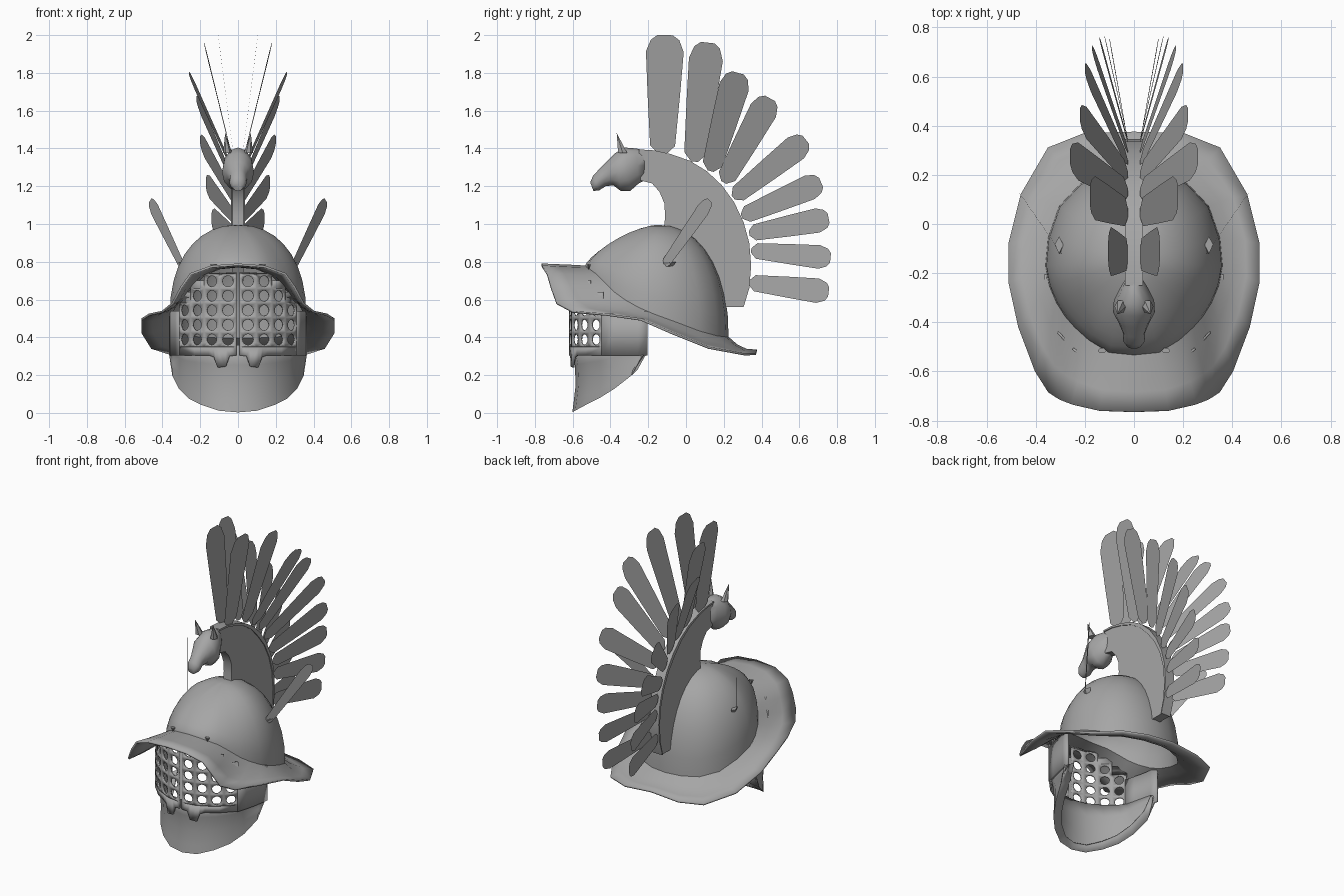
import bpy, bmesh, math
from mathutils import Vector

if "Cube" in bpy.data.objects:
    bpy.data.objects.remove(bpy.data.objects["Cube"])

metal = bpy.data.materials.new("grey metal")
metal.diffuse_color = (0.38, 0.38, 0.38, 1)
metal.use_nodes = True
metal.node_tree.nodes["Principled BSDF"].inputs["Base Color"].default_value = metal.diffuse_color


def make(name, verts, faces, mirror=False, thick=0, smooth=40):
    bm = bmesh.new()
    vs = [bm.verts.new(v) for v in verts]
    for f in faces:
        bm.faces.new([vs[i] for i in f])
    bmesh.ops.remove_doubles(bm, verts=bm.verts, dist=0.0005)
    bmesh.ops.recalc_face_normals(bm, faces=bm.faces)
    me = bpy.data.meshes.new(name)
    bm.to_mesh(me)
    bm.free()
    me.materials.append(metal)
    if smooth:
        me.polygons.foreach_set("use_smooth", [True] * len(me.polygons))
        me.set_sharp_from_angle(angle=math.radians(smooth))
    ob = bpy.data.objects.new(name, me)
    bpy.context.collection.objects.link(ob)
    if mirror:
        ob.modifiers.new("mirror", 'MIRROR')
    if thick:
        s = ob.modifiers.new("thickness", 'SOLIDIFY')
        s.thickness, s.offset = thick, 0
    return ob


def loft(name, rings, closed=False, caps=False, **kw):
    n = len(rings[0])
    verts = [p for r in rings for p in r]
    faces = [(k * n + i, k * n + (i + 1) % n, (k + 1) * n + (i + 1) % n, (k + 1) * n + i)
             for k in range(len(rings) - 1) for i in range(n if closed else n - 1)]
    if caps:
        faces += [tuple(range(n)), tuple(range(len(verts) - n, len(verts)))]
    return make(name, verts, faces, **kw)


# Skull and brim: brim edge and skull foot, half outline from front to back
edge = [(0, -.765, .785), (.14, -.76, .775), (.25, -.735, .735), (.30, -.715, .665),
        (.345, -.685, .58), (.40, -.60, .535), (.47, -.42, .52), (.51, -.24, .495),
        (.51, -.08, .425), (.46, .12, .345), (.35, .31, .31), (.20, .37, .312), (0, .375, .33)]
foot = [(0, -.53, .775), (.10, -.52, .765), (.18, -.47, .73), (.235, -.42, .68),
        (.275, -.375, .635), (.31, -.32, .595), (.34, -.25, .555), (.355, -.17, .52),
        (.345, -.06, .48), (.30, .07, .43), (.215, .16, .405), (.11, .205, .40), (0, .22, .40)]
apex = Vector((0, -.15, .99))
rings = []
for t in (0, .35, .7):
    ring = [Vector(e).lerp(Vector(f), t) for e, f in zip(edge, foot)]
    for i, p in enumerate(ring):
        p.z -= .025 * math.sin(math.pi * t) * i / 12
    rings.append(ring)
STEPS = 9
for k in range(STEPS + 1):
    a = math.pi / 2 * k / STEPS
    ring = []
    for i, f in enumerate(foot):
        n = 1.35 + .85 * min(1, i / 7)
        r, h = max(0, math.cos(a)) ** (2 / n), math.sin(a) ** (2 / n)
        ring.append((f[0] * r, apex.y + (f[1] - apex.y) * r, f[2] + (apex.z - f[2]) * h))
    rings.append(ring)
loft("skull_and_brim", rings, mirror=True, thick=.012)

# Visor: half plan curve, measured along its length
plan = [Vector(p) for p in ((0, -.615), (.1, -.60), (.2, -.55), (.28, -.48),
                            (.31, -.44), (.345, -.30), (.36, -.20))]


def on_plan(u, z):
    for a, b in zip(plan, plan[1:]):
        d = (b - a).length
        if u <= d or b is plan[-1]:
            p = a.lerp(b, min(1, u / d))
            return (p.x, p.y, z)
        u -= d


# Pierced cells, plain strips above them, and a tabbed lower band
verts, faces = [], []
CW, CH, U0, Z0, SEG = .09, .077, .008, .35, 16


def quad(u0, u1, zs):
    i = len(verts)
    verts.extend([on_plan(u0, zs[0]), on_plan(u1, zs[1]), on_plan(u1, zs[2]), on_plan(u0, zs[3])])
    faces.append((i, i + 1, i + 2, i + 3))


for c, (rows, top) in enumerate(((5, .745), (5, .74), (4, .70), (3, .64))):
    for r in range(rows):
        cu, cz, base = U0 + (c + .5) * CW, Z0 + (r + .5) * CH, len(verts)
        for k in range(SEG):
            a = 2 * math.pi * k / SEG
            ca, sa = math.cos(a), math.sin(a)
            m = max(abs(ca), abs(sa))
            verts.append(on_plan(cu + ca / m * CW / 2, cz + sa / m * CH / 2))
            verts.append(on_plan(cu + ca * .029, cz + sa * .029))
        for k in range(SEG):
            j = (k + 1) % SEG
            faces.append((base + 2 * k, base + 2 * j, base + 2 * j + 1, base + 2 * k + 1))
    zt = Z0 + rows * CH
    quad(U0 + c * CW, U0 + (c + 1) * CW, (zt, zt, top, top))
band = [(.008, .305), (.045, .30), (.065, .245), (.11, .24), (.13, .295), (.16, .305),
        (.25, .305), (.368, .305)]
for (a, za), (b, zb) in zip(band, band[1:]):
    quad(a, b, (za, zb, Z0, Z0))
make("visor_grille", verts, faces, mirror=True, thick=.01)
us = (.362, .43, .50, .56, .61)
loft("cheek_plate", [[on_plan(u, z) for u in us] for z in (.303, .42, .54)],
     mirror=True, thick=.014)

# Chin guard with a folded rim
low = [(0, -.60, .006), (.10, -.585, .015), (.19, -.53, .045), (.26, -.46, .08),
       (.31, -.38, .13), (.345, -.29, .20), (.362, -.235, .30)]
upper = [Vector((p.x * .98, p.y + .012, .36)) for p in plan]
upper[-1].y = -.235
rings = []
for t in (0, .3, .6, .85, 1):
    ring = [a.lerp(Vector(b), t) for a, b in zip(upper, low)]
    for p in ring:
        p.y += .022 * math.sin(math.pi * t)
    rings.append(ring)
rings.append([(x * .86, y + .03, z + .03) for x, y, z in low])
loft("chin_guard", rings, mirror=True, thick=.008)

# Crest fin, sunk into the skull, with a slightly wider outer rim
outer = [(-.25, 1.395), (-.17, 1.39), (-.08, 1.37), (.02, 1.335), (.11, 1.28), (.19, 1.205),
         (.255, 1.115), (.305, 1.01), (.335, .90), (.345, .78), (.335, .66), (.305, .56)]
inner = [(-.24, 1.23), (-.18, 1.215), (-.14, 1.17), (-.115, 1.11), (-.11, 1.04), (-.12, .95),
         (-.02, .93), (.06, .86), (.12, .78), (.16, .70), (.19, .62), (.20, .56)]


def fin(name, a, b, w):
    loft(name, [[(-w, *p), (w, *p), (w, *q), (-w, *q)] for p, q in zip(a, b)],
         closed=True, caps=True)


fin("crest", outer, inner, .03)
fin("crest_rim", outer, [(y + (p - y) * .07, z + (q - z) * .07)
                         for (y, z), (p, q) in zip(outer, inner)], .036)

# Beast head: sections given by top point, bottom point and half width
sections = [(-.22, 1.39, -.22, 1.23, .032), (-.265, 1.40, -.25, 1.215, .055),
            (-.325, 1.405, -.295, 1.175, .082), (-.375, 1.375, -.345, 1.175, .085),
            (-.42, 1.33, -.385, 1.205, .062), (-.46, 1.29, -.425, 1.20, .045),
            (-.492, 1.255, -.46, 1.178, .045), (-.507, 1.22, -.49, 1.175, .028)]
rings = []
for ty, tz, by, bz, w in sections:
    ring = []
    for k in range(12):
        a = 2 * math.pi * k / 12
        s = (1 + math.cos(a)) / 2
        ring.append((w * math.sin(a), by + (ty - by) * s, bz + (tz - bz) * s))
    rings.append(ring)
loft("beast_head", rings, closed=True, caps=True, smooth=60)


def spike(name, center, tip, rx, ry, n=6):
    ring = [(center[0] + rx * math.cos(2 * math.pi * k / n),
             center[1] + ry * math.sin(2 * math.pi * k / n), center[2]) for k in range(n)]
    make(name, ring + [tip], [(k, (k + 1) % n, n) for k in range(n)] + [tuple(range(n))],
         mirror=True)


spike("ear", (.055, -.335, 1.375), (.068, -.367, 1.482), .024, .028)


# Feathers: flat blades, narrow at the root and rounded at the tip
def feather(name, base, tip, width, normal):
    base, tip = Vector(base), Vector(tip)
    axis = tip - base
    side = axis.cross(Vector(normal)).normalized() * width / 2
    shape = ((0, .2), (.07, .66), (.5, .86), (.86, 1), (.96, .75), (1, .4))
    pts = [base + axis * t + side * w for t, w in shape]
    pts += [base + axis * t - side * w for t, w in reversed(shape)]
    make(name, pts, [tuple(range(len(pts)))], mirror=True, smooth=0)


# Root y, z; tip x, y, z; width
crest_feathers = [(-.125, 1.37, .105, -.11, 2.0, .20), (.045, 1.33, .18, .115, 1.96, .18),
                  (.13, 1.28, .26, .275, 1.80, .16), (.20, 1.22, .22, .445, 1.665, .15),
                  (.25, 1.14, .20, .635, 1.445, .14), (.295, 1.04, .17, .715, 1.22, .135),
                  (.335, .95, .14, .755, 1.03, .13), (.345, .86, .12, .765, .82, .125),
                  (.335, .69, .10, .755, .64, .13)]
for i, (y, z, tx, ty, tz, w) in enumerate(crest_feathers):
    feather(f"crest_feather_{i + 1}", (.025, y, z), (tx, ty, tz), w, (1, 0, 0))

# Side plumes in small sockets, and rivets on the brow
feather("side_plume", (.295, -.12, .775), (.465, .125, 1.125), .08, (.83, -.56, 0))
spike("plume_socket", (.305, -.085, .80), (.275, -.11, .735), .018, .035, 4)
spike("brow_rivet", (.13, -.515, .785), (.13, -.515, .755), .018, .011)
